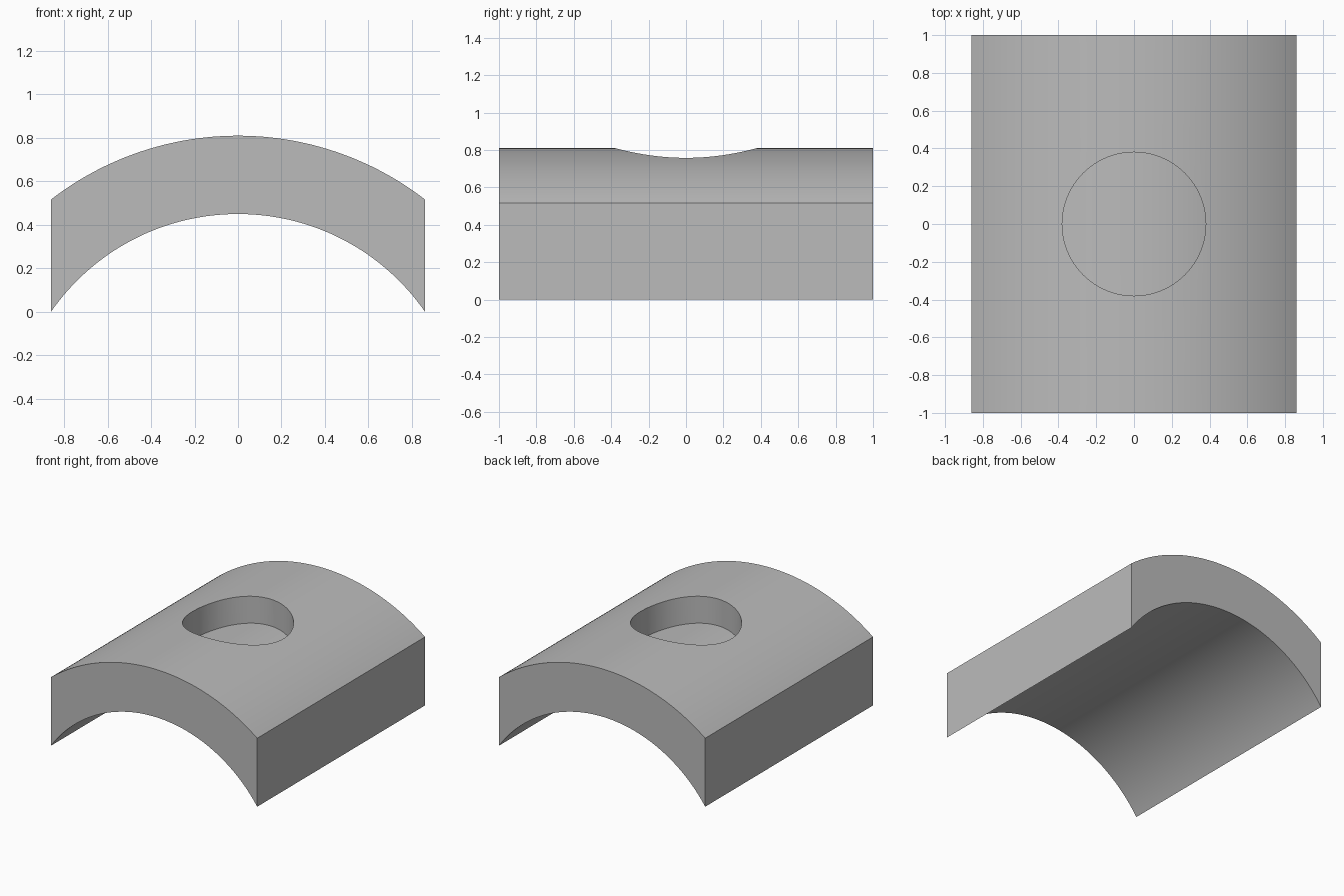
import bpy, bmesh, math

cube = bpy.data.objects.get("Cube")
if cube:
    bpy.data.objects.remove(cube, do_unlink=True)

AXIS_Z = -0.597      # shared axis of all the arcs
HALF_WIDTH = 0.86
INNER_R, FLOOR_R, OUTER_R = 1.047, 1.205, 1.407
HOLE_R = 0.38

grey = bpy.data.materials.new("plain grey")
grey.use_nodes = True
colour = (0.5, 0.5, 0.5, 1)
grey.diffuse_color = colour
grey.node_tree.nodes["Principled BSDF"].inputs["Base Color"].default_value = colour


def add_object(name, bm):
    bmesh.ops.recalc_face_normals(bm, faces=bm.faces)
    mesh = bpy.data.meshes.new(name)
    bm.to_mesh(mesh)
    bm.free()
    mesh.materials.append(grey)
    obj = bpy.data.objects.new(name, mesh)
    bpy.context.collection.objects.link(obj)
    return obj


def arc(radius, half_width, steps=64):
    end = math.asin(half_width / radius)
    angles = [end * (2 * i / steps - 1) for i in range(steps + 1)]
    return [(radius * math.sin(a), AXIS_Z + radius * math.cos(a)) for a in angles]


def arched_slab(name, inner, outer, half_width, half_length):
    """Solid between two concentric arcs, with upright sides."""
    bm = bmesh.new()
    profile = arc(outer, half_width) + arc(inner, half_width)[::-1]
    face = bm.faces.new([bm.verts.new((x, -half_length, z)) for x, z in profile])
    grown = bmesh.ops.extrude_face_region(bm, geom=[face])["geom"]
    verts = [v for v in grown if isinstance(v, bmesh.types.BMVert)]
    bmesh.ops.translate(bm, verts=verts, vec=(0, 2 * half_length, 0))
    return add_object(name, bm)


def boolean(target, operation, tool):
    mod = target.modifiers.new(operation.lower(), "BOOLEAN")
    mod.operation = operation
    mod.solver = "EXACT"
    mod.object = tool
    bpy.context.view_layer.objects.active = target
    bpy.ops.object.modifier_apply(modifier=mod.name)
    bpy.data.objects.remove(tool, do_unlink=True)


# Curved body
body = arched_slab("arched_body", INNER_R, OUTER_R, HALF_WIDTH, 1)

# Round plug whose underside follows the curve of the body
bm = bmesh.new()
bmesh.ops.create_cone(bm, cap_ends=True, segments=96, radius1=HOLE_R,
                      radius2=HOLE_R, depth=3)
round_cutter = add_object("round_cutter", bm)
plug = arched_slab("recess_cutter", FLOOR_R, OUTER_R + 0.2, 0.6, 0.6)
plug.hide_render = round_cutter.hide_render = True
boolean(plug, "INTERSECT", round_cutter)

# Blind recess in the top
boolean(body, "DIFFERENCE", plug)

bpy.ops.object.select_all(action="DESELECT")
body.select_set(True)
bpy.context.view_layer.objects.active = body
bpy.ops.object.shade_smooth_by_angle(angle=math.radians(30))
